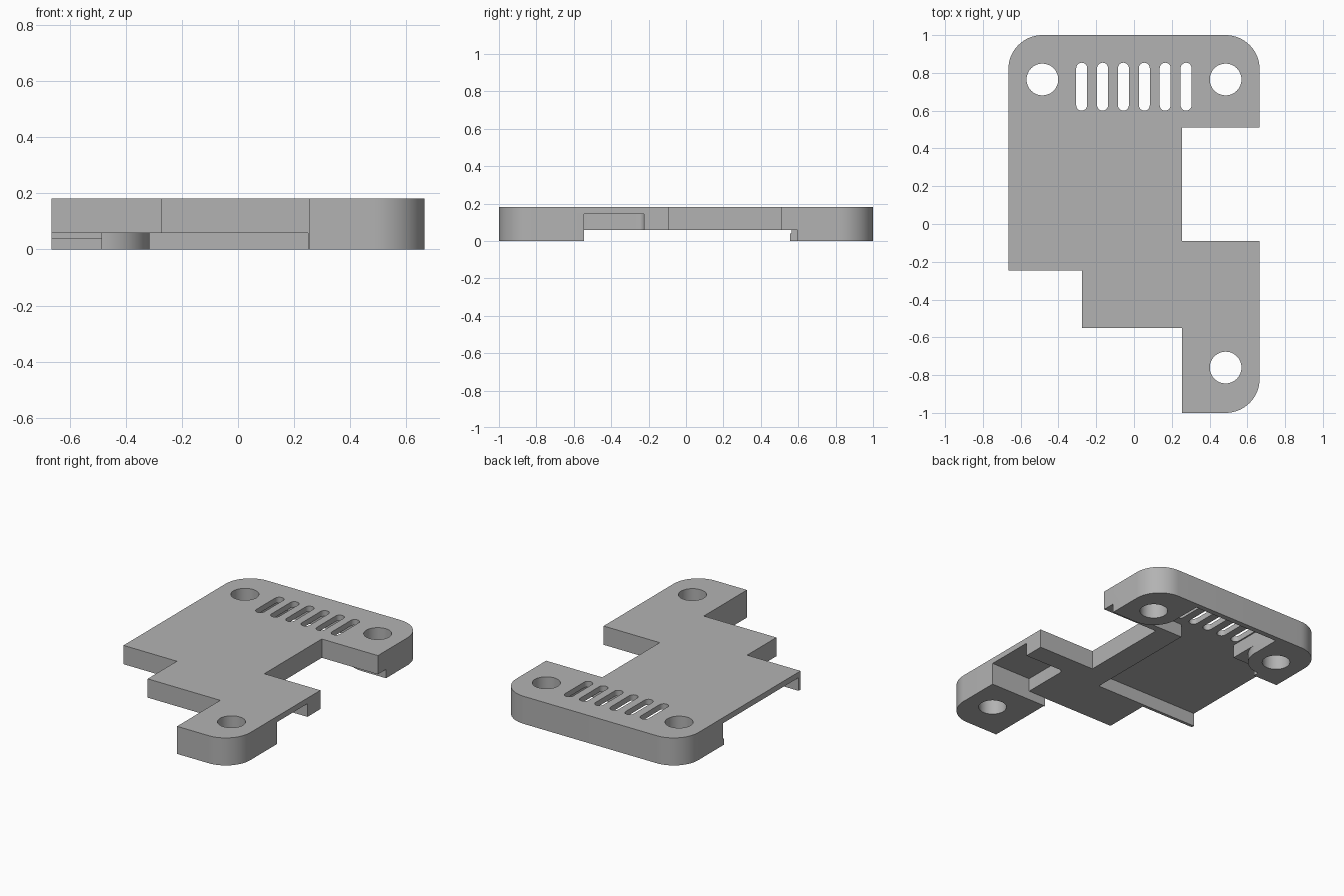
import bpy
import bmesh
from math import cos, sin, radians

cube = bpy.data.objects.get("Cube")
if cube:
    bpy.data.objects.remove(cube, do_unlink=True)

TOP, ROOF, DECK = 0.182, 0.145, 0.058   # top face, pocket ceiling, underside
W, R = 0.665, 0.18                      # half width, corner radius

grey = bpy.data.materials.new("plain grey")
grey.use_nodes = True
grey.diffuse_color = (0.45, 0.45, 0.45, 1)
grey.node_tree.nodes["Principled BSDF"].inputs["Base Color"].default_value = (0.45, 0.45, 0.45, 1)


def arc(cx, cy, r, start, end, steps=16):
    angles = [radians(start + (end - start) * i / steps) for i in range(steps + 1)]
    return [(cx + r * cos(a), cy + r * sin(a)) for a in angles]


def prism(name, outline, z0, z1):
    """Extrude a flat outline between two heights."""
    bm = bmesh.new()
    face = bm.faces.new([bm.verts.new((x, y, z0)) for x, y in outline])
    grown = bmesh.ops.extrude_face_region(bm, geom=[face])
    verts = [g for g in grown["geom"] if isinstance(g, bmesh.types.BMVert)]
    bmesh.ops.translate(bm, verts=verts, vec=(0, 0, z1 - z0))
    bmesh.ops.recalc_face_normals(bm, faces=bm.faces)
    mesh = bpy.data.meshes.new(name)
    bm.to_mesh(mesh)
    bm.free()
    mesh.materials.append(grey)
    obj = bpy.data.objects.new(name, mesh)
    bpy.context.collection.objects.link(obj)
    return obj


def cut(target, name, outline, z0, z1):
    """Subtract a prism from the target and discard the cutter."""
    cutter = prism(name, outline, z0, z1)
    cutter.hide_render = True
    mod = target.modifiers.new(name, 'BOOLEAN')
    mod.operation, mod.solver, mod.object = 'DIFFERENCE', 'EXACT', cutter
    bpy.context.view_layer.objects.active = target
    bpy.ops.object.modifier_apply(modifier=mod.name)
    bpy.data.objects.remove(cutter, do_unlink=True)


# Stepped plate with three rounded corners
outline = ([(-W, -0.245), (-0.275, -0.245), (-0.275, -0.55), (0.255, -0.55), (0.255, -1)]
           + arc(W - R, -1 + R, R, -90, 0)
           + [(W, -0.09), (0.255, -0.09), (0.255, 0.51), (W, 0.51)]
           + arc(W - R, 1 - R, R, 0, 90)
           + arc(-W + R, 1 - R, R, 90, 180))
plate = prism("mounting_plate", outline, 0, TOP)

# Clearance below the deck, leaving feet, round bosses and the back rim
clearance = ([(-0.8, -0.6), (0.25, -0.6), (0.25, -0.545), (0.8, -0.545), (0.8, 0.595)]
             + arc(0.485, 0.765, 0.17, 270, 180)
             + [(0.315, 0.965), (-0.315, 0.965)]
             + arc(-0.485, 0.765, 0.17, 0, -90)
             + [(-0.485, 0.555), (-0.8, 0.555)])
cut(plate, "clearance", clearance, -0.1, DECK)

# Main pocket, open on the right edge and reaching under the vents
pocket = [(-0.8, -0.225), (0.09, -0.225), (0.09, 0.555), (0.315, 0.555),
          (0.315, 0.965), (-0.315, 0.965), (-0.315, 0.565), (-0.8, 0.565)]
cut(plate, "main_pocket", pocket, 0.04, ROOF)

# Side pocket in the left arm
side = ([(0.8, -0.545), (0.8, -0.225)]
        + arc(0.405, -0.255, 0.03, 90, 180, 6) + [(0.375, -0.545)])
cut(plate, "side_pocket", side, 0.04, ROOF)

# Screw holes
for x, y in ((-0.485, 0.765), (0.485, 0.765), (0.485, -0.76)):
    cut(plate, "screw_hole", arc(x, y, 0.084, 0, 352.5, 47), -0.1, 0.3)

# Row of six vent slots
for i in range(6):
    x = -0.277 + i * 0.1105
    slot = arc(x, 0.825, 0.029, 0, 180, 10) + arc(x, 0.629, 0.029, 180, 360, 10)
    cut(plate, "vent_slot", slot, -0.1, 0.3)

bpy.ops.object.select_all(action='DESELECT')
plate.select_set(True)
bpy.context.view_layer.objects.active = plate
bpy.ops.object.shade_smooth_by_angle(angle=radians(30))
